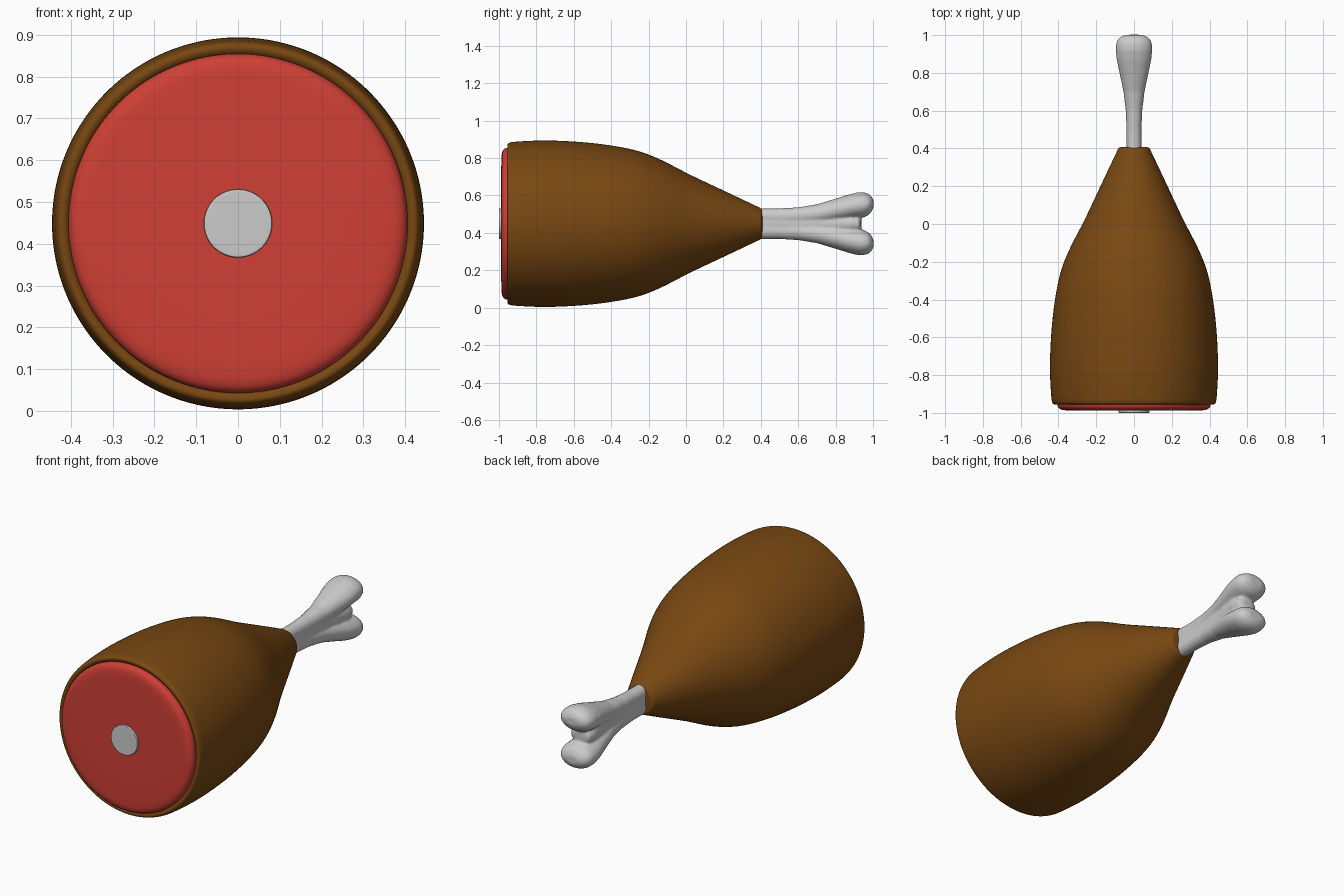
import bpy, bmesh, math

if "Cube" in bpy.data.objects:
    bpy.data.objects.remove(bpy.data.objects["Cube"])

ZC = 0.449  # height of the long axis


def loft(bm, sections, segs):
    """Skin ellipses (y, z offset, half width x, half height z) along y, capped."""
    rings = []
    for y, c, rx, rz in sections:
        rings.append([bm.verts.new((rx * math.cos(2 * math.pi * i / segs), y,
                                    ZC + c + rz * math.sin(2 * math.pi * i / segs)))
                      for i in range(segs)])
    for a, b in zip(rings, rings[1:]):
        for i in range(segs):
            j = (i + 1) % segs
            bm.faces.new((a[i], a[j], b[j], b[i]))
    for ring, s in ((rings[0], sections[0]), (rings[-1], sections[-1])):
        tip = bm.verts.new((0, s[0], ZC + s[1]))
        for i in range(segs):
            bm.faces.new((ring[i], ring[(i + 1) % segs], tip))


def finish(name, bm, color=None):
    bmesh.ops.recalc_face_normals(bm, faces=bm.faces)
    me = bpy.data.meshes.new(name)
    bm.to_mesh(me)
    bm.free()
    me.shade_smooth()
    ob = bpy.data.objects.new(name, me)
    bpy.context.collection.objects.link(ob)
    if color:
        mat = bpy.data.materials.new(name)
        mat.diffuse_color = color
        mat.use_nodes = True
        mat.node_tree.nodes["Principled BSDF"].inputs["Base Color"].default_value = mat.diffuse_color
        me.materials.append(mat)
    return ob


def lathe(name, profile, color=None):
    bm = bmesh.new()
    loft(bm, [(y, 0, r, r) for r, y in profile], 64)
    ob = finish(name, bm, color)
    ob.modifiers.new("smooth", "SUBSURF").levels = 2
    ob.modifiers["smooth"].render_levels = 2
    return ob


# Brown skin, lathed around the long axis
lathe("skin", [(0.385, -0.935), (0.402, -0.94), (0.41, -0.953), (0.428, -0.957),
               (0.437, -0.94), (0.440, -0.90), (0.446, -0.80), (0.446, -0.70),
               (0.435, -0.50), (0.404, -0.30), (0.350, -0.15), (0.352, -0.15),
               (0.272, 0.0), (0.178, 0.20), (0.131, 0.30), (0.092, 0.385),
               (0.084, 0.405), (0.07, 0.408), (0.03, 0.408)][:10]
      + [(0.373, -0.20), (0.327, -0.10), (0.272, 0.0), (0.225, 0.10), (0.178, 0.20),
         (0.131, 0.30), (0.090, 0.385), (0.083, 0.403), (0.07, 0.408), (0.03, 0.408)],
      (0.19, 0.065, 0.006, 1))

# Red cut face with a rounded edge
lathe("meat", [(0.2, -0.988), (0.34, -0.988), (0.38, -0.986), (0.402, -0.975),
               (0.408, -0.955), (0.405, -0.935), (0.3, -0.93)], (0.62, 0.05, 0.035, 1))

# Cut bone disc in the middle of the meat
lathe("cut_bone", [(0.04, -1.0), (0.078, -1.0), (0.081, -0.999), (0.082, -0.995),
                   (0.082, -0.95), (0.04, -0.95)])

# Shank bone: two mirrored lobes and a core, fused and smoothed
bm = bmesh.new()
lobe = [(0.36, .038, .040, .044), (0.50, .038, .040, .044), (0.60, .042, .044, .046),
        (0.70, .053, .056, .051), (0.80, .074, .077, .060), (0.87, .090, .092, .066),
        (0.92, .099, .097, .069), (0.95, .101, .096, .067), (0.975, .103, .088, .058),
        (0.992, .105, .070, .042), (1.002, .106, .042, .02)]
for s in (1, -1):
    loft(bm, [(y, s * c, rx, rz) for y, c, rx, rz in lobe], 32)
loft(bm, [(0.36, 0, .038, .05), (0.6, 0, .040, .05), (0.75, 0, .050, .055),
          (0.88, 0, .066, .055), (0.925, 0, .06, .045), (0.937, 0, .03, .03)], 32)
bone = finish("shank_bone", bm)
rm = bone.modifiers.new("fuse", "REMESH")
rm.mode = "VOXEL"
rm.voxel_size = 0.007
rm.use_smooth_shade = True
sm = bone.modifiers.new("soften", "SMOOTH")
sm.factor = 0.5
sm.iterations = 8
